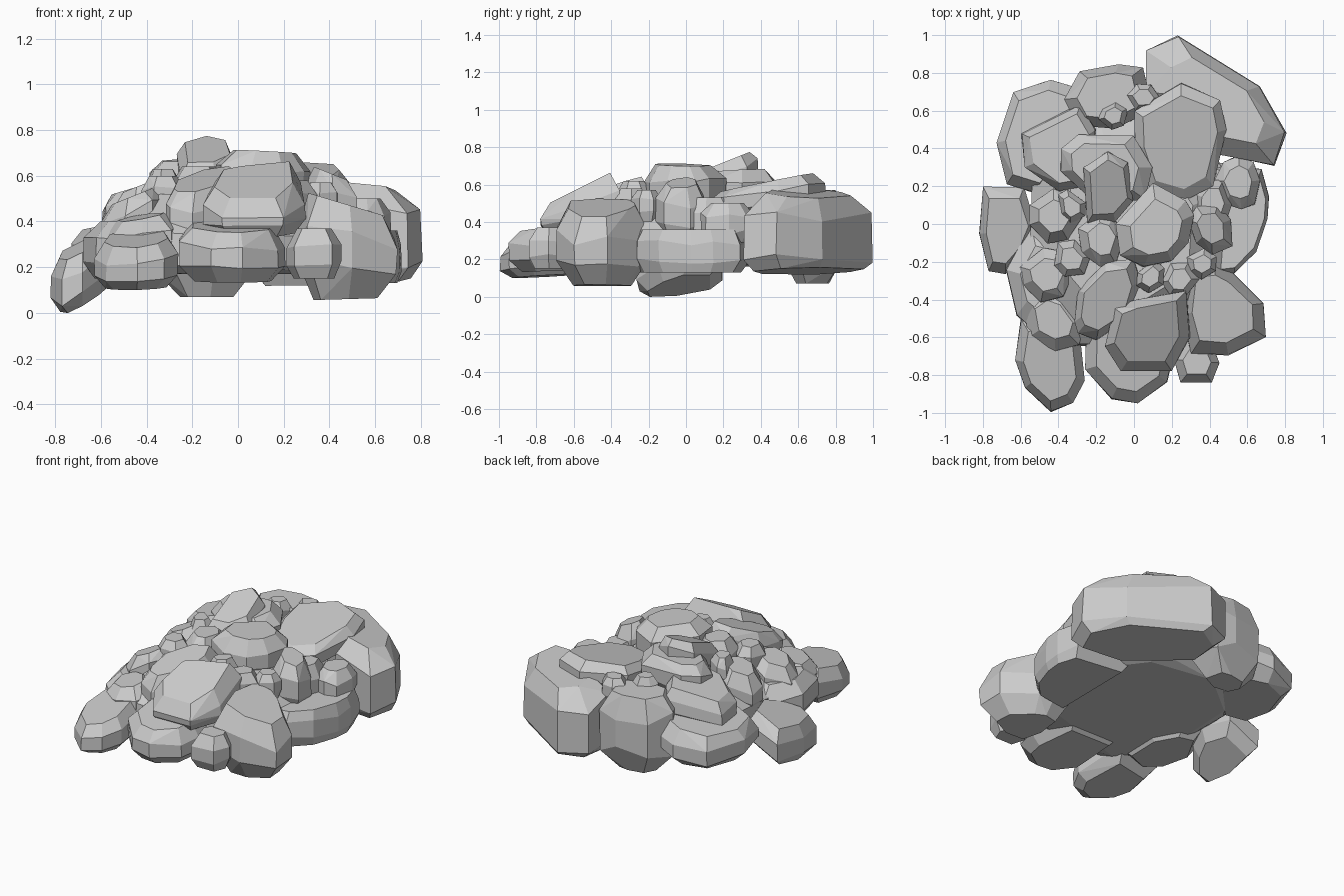
import bpy, bmesh, math, random

if "Cube" in bpy.data.objects:
    bpy.data.objects.remove(bpy.data.objects["Cube"])

random.seed(7)


def rock(name, outline, z0, z1, tilt=(0, 0), base=0.3, top=0.72, bot=0.72, mid=(0.28, 0.68)):
    """Chiselled convex boulder: plan outline, chamfered above and below, with a tilted top."""
    cx = sum(p[0] for p in outline) / len(outline)
    cy = sum(p[1] for p in outline) / len(outline)
    bm = bmesh.new()
    for t, s in ((0, bot), (mid[0], 0.99), (mid[1], 0.99), (1, top)):
        for x, y in outline:
            k = s * random.uniform(0.97, 1.01)
            dx, dy = (x - cx) * k, (y - cy) * k
            shear = (base + (1 - base) * t) * (tilt[0] * dx + tilt[1] * dy)
            wob = random.uniform(-0.08, 0.08) * (z1 - z0) if 0 < t < 1 else 0
            bm.verts.new((cx + dx, cy + dy, z0 + (z1 - z0) * t + shear + wob))
    bmesh.ops.convex_hull(bm, input=bm.verts[:])
    bmesh.ops.delete(bm, geom=[v for v in bm.verts if not v.link_faces], context='VERTS')
    bmesh.ops.dissolve_limit(bm, angle_limit=math.radians(8), verts=bm.verts[:], edges=bm.edges[:])
    bmesh.ops.recalc_face_normals(bm, faces=bm.faces[:])
    me = bpy.data.meshes.new(name)
    bm.to_mesh(me)
    bm.free()
    ob = bpy.data.objects.new(name, me)
    bpy.context.collection.objects.link(ob)
    return ob


def stone(name, x, y, rx, ry, z0, z1, turn=0, sides=7, top=0.6, **kw):
    """Smaller rock whose outline is an irregular ellipse."""
    a = math.radians(turn)
    pts = []
    for i in range(sides):
        th = 2 * math.pi * (i + random.uniform(-0.2, 0.2)) / sides
        r = random.uniform(1.0, 1.15)
        u, v = rx * r * math.cos(th), ry * r * math.sin(th)
        pts.append((x + u * math.cos(a) - v * math.sin(a), y + u * math.sin(a) + v * math.cos(a)))
    return rock(name, pts, z0, z1, top=top, **kw)


# Hidden core that the pile rests on
rock("core_slab", [(-.58, -.4), (-.55, .35), (-.2, .62), (.3, .55), (.55, .2), (.5, -.4), (.1, -.65), (-.35, -.65)],
     .17, .52, top=.6, bot=.85, mid=(.15, .5))

# Bottom ring of large boulders
rock("back_right_boulder", [(.06, .7), (.06, .92), (.23, 1.0), (.58, .77), (.67, .73), (.81, .48), (.75, .30), (.45, .36)],
     .14, .55, tilt=(-.12, -.12), base=-.6, bot=.85, mid=(.12, .75), top=.66)
rock("back_left_boulder", [(-.73, .43), (-.64, .7), (-.44, .77), (-.28, .72), (-.25, .4), (-.5, .15), (-.68, .2)],
     .17, .4, tilt=(.2, 0), top=.8)
rock("back_middle_boulder", [(-.37, .66), (-.29, .81), (-.08, .85), (.05, .83), (.1, .6), (-.1, .5), (-.3, .52)],
     .07, .57, top=.7, bot=.5, mid=(.3, .75))
rock("left_slab", [(-.82, -.05), (-.8, .2), (-.58, .2), (-.52, 0), (-.58, -.15), (-.68, -.27), (-.77, -.25)],
     .055, .29, tilt=(.5, .15), base=1, top=.75)
rock("front_left_boulder", [(-.63, -.72), (-.6, -.5), (-.3, -.45), (-.26, -.83), (-.32, -.95), (-.44, -1.0), (-.58, -.87)],
     .11, .32, tilt=(.12, .2), top=.75)
rock("front_slab", [(-.26, -.77), (-.12, -.93), (.02, -.95), (.18, -.84), (.21, -.7), (.15, -.35), (-.25, -.35)],
     .14, .38, tilt=(0, .15), top=.75)
rock("right_front_boulder", [(.28, -.22), (.42, -.2), (.52, -.25), (.69, -.42), (.7, -.6), (.5, -.7), (.3, -.69), (.25, -.48)],
     .06, .48, tilt=(-.3, 0), base=-.1, top=.72, bot=.62, mid=(.33, .66))
rock("right_slab", [(.68, .3), (.72, .15), (.71, .03), (.65, -.15), (.53, -.27), (.3, -.3), (.3, .35)],
     .13, .36, top=.86, bot=.85)
stone("front_right_stone", .33, -.73, .12, .13, .15, .37, sides=6)
stone("left_front_base", -.48, -.3, .18, .28, .15, .4, turn=10)

# Middle layer
rock("left_upper_rock", [(-.6, .48), (-.58, .3), (-.4, .17), (-.22, .2), (-.2, .5), (-.28, .64)],
     .36, .57, tilt=(.3, 0), base=.6, top=.78)
rock("front_block", [(-.11, -.44), (.0, -.4), (.28, -.35), (.3, -.6), (.2, -.78), (-.07, -.78), (-.16, -.65)],
     .35, .58, tilt=(0, .5), base=.2, top=.74, bot=.8, mid=(.25, .65))
rock("front_left_top_rock", [(-.32, -.52), (-.3, -.35), (-.15, -.2), (0, -.18), (.04, -.3), (-.02, -.5), (-.2, -.62), (-.3, -.58)],
     .34, .58, tilt=(.1, .3), base=.6, top=.75)
stone("left_front_rock", -.43, -.51, .19, .14, .24, .42, turn=-50, tilt=(.2, .1), base=.8)
stone("left_rock", -.46, -.27, .14, .14, .32, .51, tilt=(.4, 0), base=.8)
stone("right_rock", .55, .22, .12, .14, .29, .5, sides=8)
stone("right_upright_rock", .41, -.02, .11, .14, .32, .61, turn=20, tilt=(-.4, 0))
stone("right_filler", .42, .12, .1, .12, .3, .53)
stone("left_filler", -.42, .04, .13, .14, .32, .56, tilt=(.4, 0), base=.7)

# Top layer
rock("back_top_slab", [(0, .6), (.25, .75), (.46, .66), (.49, .5), (.42, .2), (.27, .12), (.08, .18), (.0, .4)],
     .45, .61, tilt=(.02, .2), base=.8, top=.8)
rock("upper_slab", [(-.39, .4), (-.3, .48), (0, .47), (.1, .3), (.06, .13), (-.2, .1), (-.3, .2), (-.39, .28)],
     .47, .67, tilt=(.05, .05), top=.72)
rock("summit_rock", [(-.27, .3), (-.14, .39), (-.03, .33), (0, .12), (-.1, .01), (-.25, 0)],
     .53, .715, tilt=(.0, .4), base=.8, top=.75)
rock("centre_rock", [(.1, .22), (.28, .13), (.32, .05), (.29, -.1), (.2, -.2), (.05, -.23), (-.08, -.17), (-.1, 0)],
     .46, .705, tilt=(-.05, -.02), top=.66)
stone("centre_left_rock", -.17, -.08, .12, .14, .42, .64)

# Small wedged stones
stone("wedge_back_left", -.11, .57, .08, .07, .45, .62, turn=20, sides=6)
stone("wedge_back", .05, .67, .09, .07, .45, .61, sides=6)
stone("wedge_left", -.33, -.18, .11, .09, .42, .6, turn=-45, sides=6)
stone("wedge_right", .36, -.21, .08, .08, .4, .57, turn=30, sides=6)
stone("wedge_front", .09, -.28, .07, .09, .45, .62, turn=-30, sides=6)
stone("wedge_left_back", -.33, .09, .07, .09, .45, .63, turn=30, sides=6)
stone("wedge_front_right", .24, -.29, .1, .09, .38, .58, sides=6)
